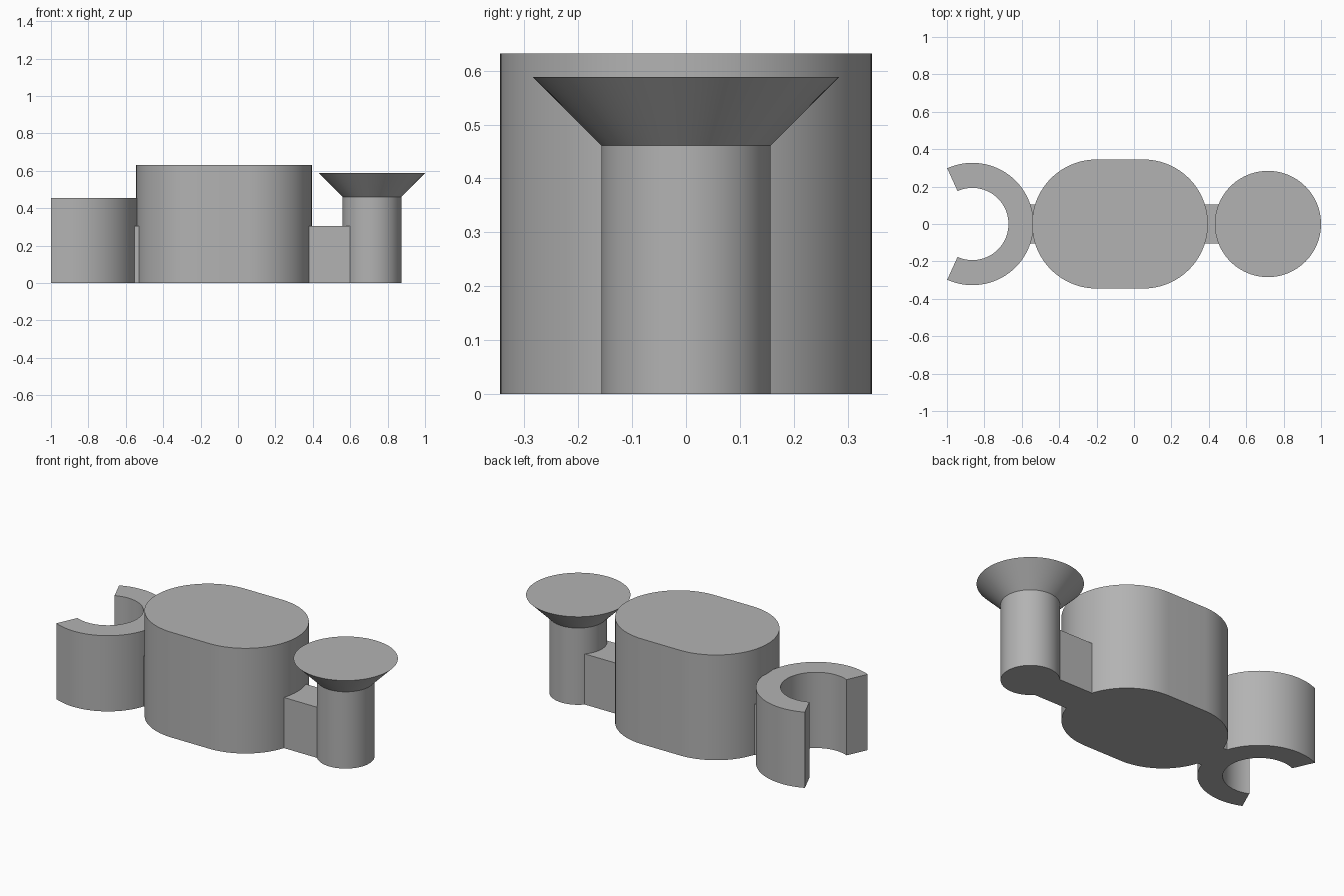
import bpy
import bmesh
from math import cos, sin, radians

if "Cube" in bpy.data.objects:
    bpy.data.objects.remove(bpy.data.objects["Cube"])

GREY = (0.45, 0.45, 0.45, 1)
grey = bpy.data.materials.new("plain grey")
grey.use_nodes = True
grey.diffuse_color = GREY
grey.node_tree.nodes["Principled BSDF"].inputs["Base Color"].default_value = GREY


def arc(cx, radius, start, end, steps):
    """Points on an arc around (cx, 0), angles in degrees."""
    angles = [radians(start + (end - start) * i / steps) for i in range(steps + 1)]
    return [(cx + radius * cos(a), radius * sin(a)) for a in angles]


def finish(name, bm):
    bmesh.ops.recalc_face_normals(bm, faces=bm.faces)
    mesh = bpy.data.meshes.new(name)
    bm.to_mesh(mesh)
    bm.free()
    mesh.materials.append(grey)
    obj = bpy.data.objects.new(name, mesh)
    bpy.context.collection.objects.link(obj)
    bpy.ops.object.select_all(action="DESELECT")
    obj.select_set(True)
    bpy.context.view_layer.objects.active = obj
    bpy.ops.object.shade_smooth_by_angle(angle=radians(30))
    return obj


def prism(name, outline, height):
    """Extrude a flat outline up from the ground."""
    bm = bmesh.new()
    base = bm.faces.new([bm.verts.new((x, y, 0)) for x, y in outline])
    top = bmesh.ops.extrude_face_region(bm, geom=[base], use_keep_orig=True)["geom"]
    bmesh.ops.translate(bm, vec=(0, 0, height),
                        verts=[v for v in top if isinstance(v, bmesh.types.BMVert)])
    return finish(name, bm)


def turned(name, cx, profile, segments):
    """Stack rings of (radius, z) into a closed round part."""
    bm = bmesh.new()
    rings = [[bm.verts.new((x, y, z)) for x, y in arc(cx, r, 0, 360, segments)[:-1]]
             for r, z in profile]
    for low, high in zip(rings, rings[1:]):
        for i in range(segments):
            j = (i + 1) % segments
            bm.faces.new((low[i], low[j], high[j], high[i]))
    bm.faces.new(rings[0])
    bm.faces.new(rings[-1])
    return finish(name, bm)


def block(name, x0, x1, half_width, height):
    return prism(name, [(x0, -half_width), (x1, -half_width),
                        (x1, half_width), (x0, half_width)], height)


# Rounded central body
prism("body", arc(0.05, 0.345, -90, 90, 48) + arc(-0.2, 0.345, 90, 270, 48), 0.632)

# Open ring socket, with its gap facing away from the body
prism("socket_ring", arc(-0.864, 0.327, -114.3, 114.3, 64)
      + arc(-0.864, 0.193, 114.3, -114.3, 64), 0.455)

# Round post with a flared head
turned("flared_post", 0.716, [(0.157, 0), (0.157, 0.461), (0.284, 0.588)], 96)

# Webs joining the post and the socket to the body
block("post_web", 0.33, 0.62, 0.105, 0.304)
block("socket_web", -0.6, -0.48, 0.105, 0.304)
